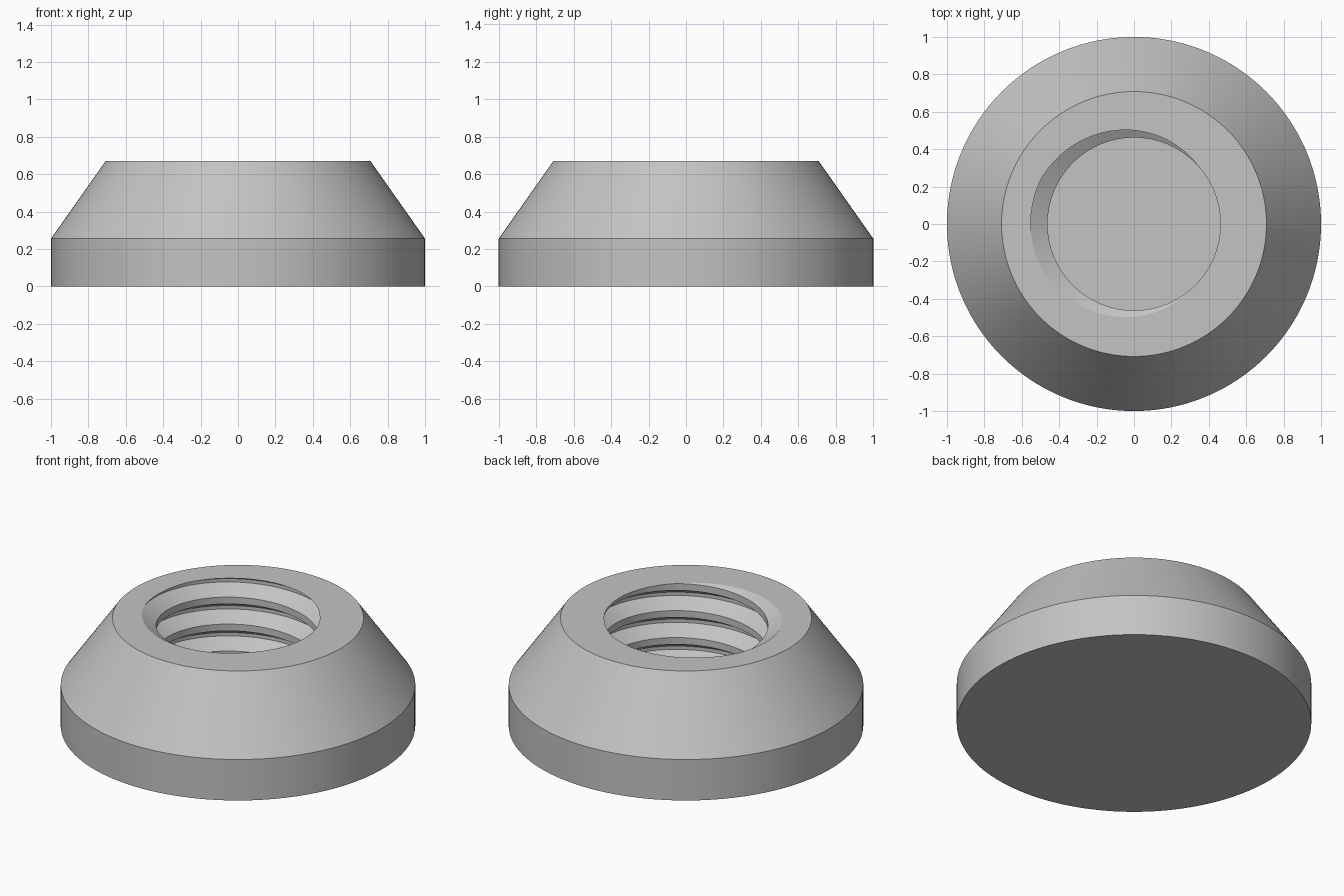
import bpy, bmesh
from math import sin, cos, radians, tau, floor

if "Cube" in bpy.data.objects:
    bpy.data.objects.remove(bpy.data.objects["Cube"], do_unlink=True)

# Main dimensions
TOP, SHOULDER, FLOOR = 0.67, 0.255, 0.11
OUTER_R, TOP_R = 1.0, 0.708
MINOR_R, MAJOR_R, PITCH = 0.462, 0.552, 0.168
COLUMNS = 160
START = radians(177)          # where the groove centre meets the top face
BREAKS = (0.375, 0.0625, -0.0625, -0.375)   # groove corners, in pitches


def groove_centre(angle):
    return TOP + PITCH * (angle - START) / tau


def bore_radius(angle, z):
    """Radius of the right-hand threaded bore at one angle and height."""
    u = (z - groove_centre(angle)) / PITCH
    u = abs(u - floor(u + 0.5))
    t = (BREAKS[0] - u) / (BREAKS[0] - BREAKS[1])
    return MINOR_R + (MAJOR_R - MINOR_R) * min(1, max(0, t))


def column_profile(angle):
    """Closed half section: base, sides, top, thread down to the floor."""
    points = [(0, 0), (OUTER_R, 0), (OUTER_R, SHOULDER), (TOP_R, TOP)]
    heights = [TOP]
    for turn in range(2, -7, -1):
        heights += [groove_centre(angle) + (turn + b) * PITCH for b in BREAKS]
    heights.append(FLOOR)
    for z in heights:
        z = min(TOP, max(FLOOR, z))
        points.append((bore_radius(angle, z), z))
    return points + [(0, FLOOR)]


# Threaded collar, swept column by column
bm = bmesh.new()
columns = []
for i in range(COLUMNS + 1):
    a = tau * i / COLUMNS
    columns.append([bm.verts.new((r * cos(a), r * sin(a), z))
                    for r, z in column_profile(a)])
for left, right in zip(columns, columns[1:]):
    for j in range(len(left) - 1):
        bm.faces.new((left[j], right[j], right[j + 1], left[j + 1]))
bmesh.ops.remove_doubles(bm, verts=bm.verts, dist=1e-5)
bmesh.ops.dissolve_degenerate(bm, edges=bm.edges, dist=1e-5)
bmesh.ops.recalc_face_normals(bm, faces=bm.faces)

mesh = bpy.data.meshes.new("threaded_collar")
bm.to_mesh(mesh)
bm.free()
collar = bpy.data.objects.new("threaded_collar", mesh)
bpy.context.collection.objects.link(collar)

# Plain grey metal
grey = bpy.data.materials.new("plain_grey")
grey.use_nodes = True
colour = (0.55, 0.55, 0.55, 1)
grey.diffuse_color = colour
grey.node_tree.nodes["Principled BSDF"].inputs["Base Color"].default_value = colour
mesh.materials.append(grey)

# Smooth round surfaces, crisp edges
bpy.ops.object.select_all(action="DESELECT")
collar.select_set(True)
bpy.context.view_layer.objects.active = collar
bpy.ops.object.shade_smooth_by_angle(angle=radians(25))
